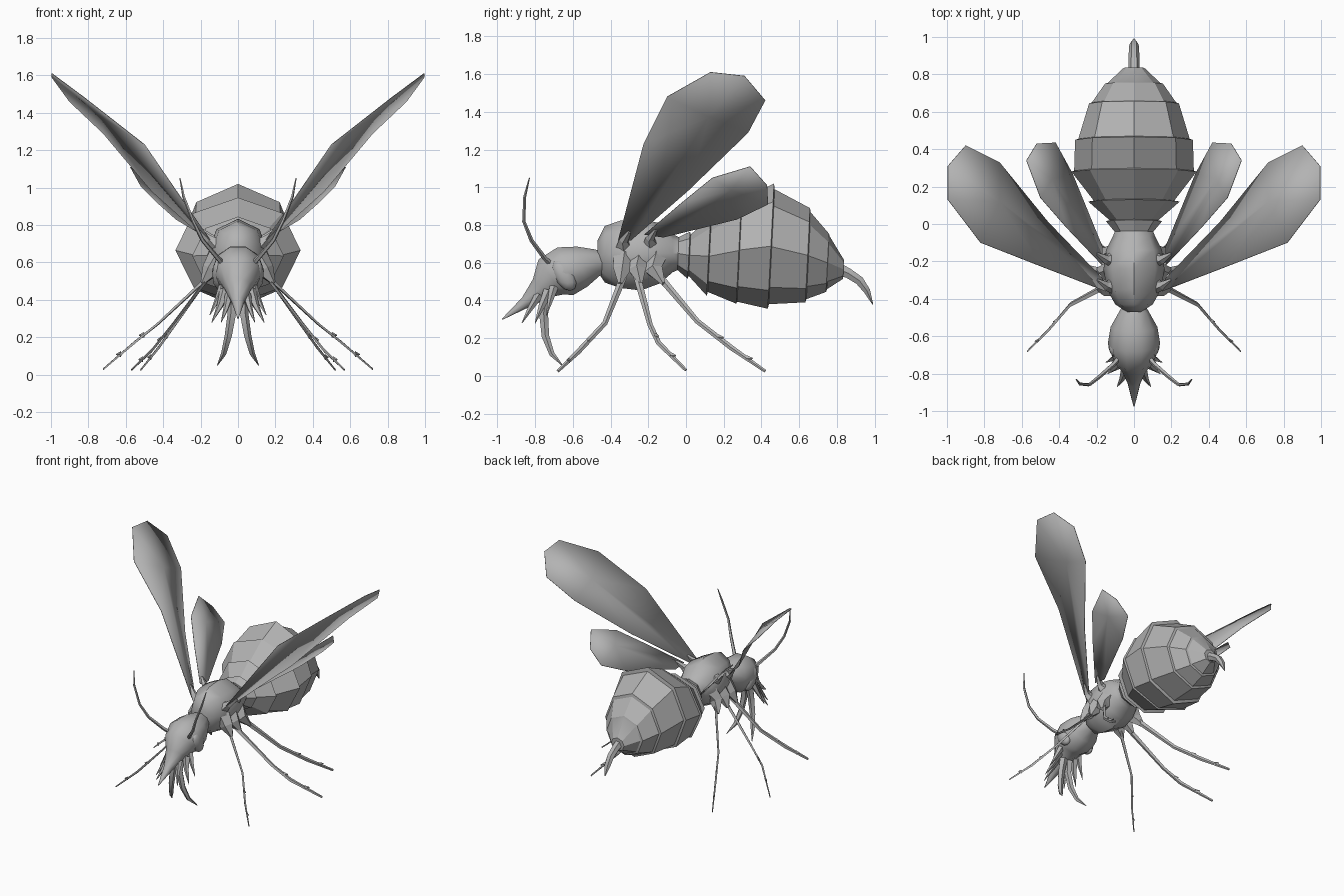
import bpy, bmesh
from math import sin, cos, pi, radians
from mathutils import Vector

cube = bpy.data.objects.get("Cube")
if cube:
    bpy.data.objects.remove(cube, do_unlink=True)

grey = bpy.data.materials.new("shell_grey")
grey.use_nodes = True
grey.diffuse_color = (0.45, 0.45, 0.45, 1)
grey.node_tree.nodes["Principled BSDF"].inputs["Base Color"].default_value = (0.45, 0.45, 0.45, 1)


def finish(name, bm, mirror=False, smooth=30):
    """Turn a bmesh into a named object, optionally mirrored across x."""
    bmesh.ops.recalc_face_normals(bm, faces=bm.faces)
    mesh = bpy.data.meshes.new(name)
    bm.to_mesh(mesh)
    bm.free()
    mesh.materials.append(grey)
    obj = bpy.data.objects.new(name, mesh)
    bpy.context.collection.objects.link(obj)
    if mirror:
        obj.modifiers.new("Mirror", 'MIRROR').use_mirror_merge = False
    bpy.ops.object.select_all(action='DESELECT')
    obj.select_set(True)
    bpy.context.view_layer.objects.active = obj
    if smooth:
        bpy.ops.object.shade_smooth_by_angle(angle=radians(smooth))
    return obj


def loft(bm, rings, sides, axis=None):
    """Skin elliptical rings given as (centre, half width, half height)."""
    loops = []
    for i, (c, ru, rv) in enumerate(rings):
        ahead, behind = rings[min(i + 1, len(rings) - 1)][0], rings[max(i - 1, 0)][0]
        t = (Vector(axis) if axis else Vector(ahead) - Vector(behind)).normalized()
        u = (Vector((1, 0, 0)) - t * t.x).normalized()
        v = t.cross(u)
        turns = [2 * pi * k / sides for k in range(sides)]
        loops.append([bm.verts.new(Vector(c) + u * ru * cos(a) + v * rv * sin(a)) for a in turns])
    for a, b in zip(loops, loops[1:]):
        for k in range(sides):
            n = (k + 1) % sides
            bm.faces.new((a[k], a[n], b[n], b[k]))
    bm.faces.new(loops[0])
    bm.faces.new(loops[-1])


def body(name, rings, sides, axis=None, smooth=30):
    """Central part: each ring is (y, z, half width, half height)."""
    bm = bmesh.new()
    loft(bm, [((0, y, z), w, h) for y, z, w, h in rings], sides, axis)
    return finish(name, bm, smooth=smooth)


def limb(name, paths, sides=5, smooth=40, flat=1):
    """Mirrored tapering tubes: each path is a list of (x, y, z, radius)."""
    bm = bmesh.new()
    for path in paths:
        loft(bm, [((x, y, z), r * flat, r) for x, y, z, r in path], sides)
    return finish(name, bm, mirror=True, smooth=smooth)


# Head with pointed face
body("head", [
    (-.42, .60, .05, .055), (-.47, .60, .08, .075), (-.55, .58, .125, .115),
    (-.64, .555, .14, .14), (-.715, .525, .115, .12), (-.765, .465, .075, .07),
    (-.85, .39, .035, .033), (-.975, .30, .003, .003)], 10, smooth=45)

# Eyes, nearly flush with the head
bm = bmesh.new()
bmesh.ops.create_icosphere(bm, subdivisions=2, radius=1)
for v in bm.verts:
    v.co = Vector((.10 + v.co.x * .038, -.645 + v.co.y * .06 - v.co.z * .03, .535 + v.co.z * .085))
finish("eyes", bm, mirror=True, smooth=45)

# Thorax and waist
body("thorax", [
    (-.47, .635, .04, .08), (-.43, .645, .10, .15), (-.35, .645, .145, .178),
    (-.24, .643, .163, .19), (-.14, .65, .15, .16), (-.07, .65, .115, .10),
    (-.035, .65, .10, .085), (.01, .645, .09, .08)], 8, axis=(0, 1, 0), smooth=45)

# Abdomen: overlapping shells with a lip, as start and end (y, z, half width, half height)
shells = [
    ((-.045, .65, .10, .085), (.015, .64, .15, .125)),
    ((.02, .64, .13, .11), (.12, .635, .245, .21)),
    ((.125, .635, .215, .19), (.28, .665, .335, .282)),
    ((.285, .668, .32, .275), (.45, .688, .315, .332)),
    ((.455, .685, .298, .305), (.645, .64, .24, .25)),
    ((.65, .637, .225, .23), (.75, .60, .155, .155)),
    ((.755, .60, .14, .14), (.835, .565, .055, .05))]
body("abdomen", [ring for shell in shells for ring in shell], 8, axis=(0, 1, -.05), smooth=20)

# Stinger
body("stinger", [
    (.78, .575, .032, .045), (.86, .545, .03, .03), (.92, .505, .028, .027),
    (.96, .45, .025, .02), (.99, .38, .004, .003)], 6)

# Antennae
limb("antennae", [[
    (.07, -.70, .58, .016), (.11, -.75, .625, .013), (.19, -.82, .72, .011),
    (.24, -.86, .82, .009), (.29, -.855, .95, .008), (.31, -.83, 1.05, .003)]])

# Long curved jaws and the short mouth spikes around them
limb("jaws", [[
    (.025, -.74, .42, .03), (.03, -.755, .33, .025), (.05, -.745, .21, .021),
    (.075, -.71, .115, .015), (.11, -.65, .05, .002)]])
limb("mouth_spikes", [
    [(.07, -.73, .45, .028), (.095, -.765, .37, .018), (.14, -.80, .28, .002)],
    [(.045, -.78, .43, .025), (.065, -.83, .35, .014), (.09, -.87, .28, .002)],
    [(.08, -.70, .47, .025), (.11, -.72, .40, .015), (.15, -.74, .32, .002)]])

# Legs: thin ribbons with hip, knee, ankle and foot, each with two small spurs
leg_joints = {
    "front_legs": [(.15, -.33, .53), (.34, -.43, .28), (.46, -.57, .13), (.57, -.68, .025)],
    "middle_legs": [(.15, -.26, .53), (.43, -.19, .27), (.55, -.145, .175), (.72, -.0, .03)],
    "rear_legs": [(.14, -.16, .55), (.32, .06, .29), (.42, .24, .15), (.52, .42, .025)]}
for name, joints in leg_joints.items():
    radii = (.02, .014, .014, .008)
    paths = [[(*p, r) for p, r in zip(joints, radii)]]
    for a, b, f in ((1, 2, .6), (2, 3, .45)):
        root = Vector(joints[a]).lerp(Vector(joints[b]), f)
        ahead = (Vector(joints[b]) - Vector(joints[a])).normalized()
        tip = root + ahead * .03 + Vector((.005, .01, .015))
        paths.append([(*root, .016), (*tip, .003)])
    limb(name, paths, sides=4, smooth=30, flat=.5)

# Hip cones and wing roots on the sides of the thorax
limb("hip_cones", [
    [(.10, y, .63, .06), (.145, y - .01, .56, .05), (.19, y + dy, .49, .012)]
    for y, dy in ((-.33, -.02), (-.25, .01), (-.16, .04))], sides=5, smooth=0)
limb("wing_roots", [
    [(.11, y, z - .03, .045), (.15, y, z, .025), (.20, y + .03, z + .045, .01)]
    for y, z in ((-.33, .72), (-.19, .73))], sides=5, smooth=0)


def wing(name, centre, outline):
    """Thin creased sheet fanned out from a point on the main vein."""
    bm = bmesh.new()
    hub = bm.verts.new(centre)
    rim = [bm.verts.new(p) for p in outline]
    for k, v in enumerate(rim):
        bm.faces.new((hub, v, rim[(k + 1) % len(rim)]))
    obj = finish(name, bm, mirror=True, smooth=30)
    sheet = obj.modifiers.new("Thickness", 'SOLIDIFY')
    sheet.thickness = .004
    sheet.offset = 0


# Wings
wing("forewings", (.72, .12, 1.375), [
    (.15, -.36, .72), (.50, -.225, 1.23), (.82, -.10, 1.48), (.995, .13, 1.61),
    (.995, .31, 1.59), (.90, .42, 1.46), (.72, .33, 1.29), (.46, .01, .98),
    (.17, -.29, .72)])
wing("hindwings", (.44, .24, .985), [
    (.17, -.22, .75), (.36, -.02, .92), (.50, .14, 1.05), (.575, .34, 1.11),
    (.52, .43, 1.01), (.42, .435, .91), (.33, .27, .83), (.17, -.12, .735)])
